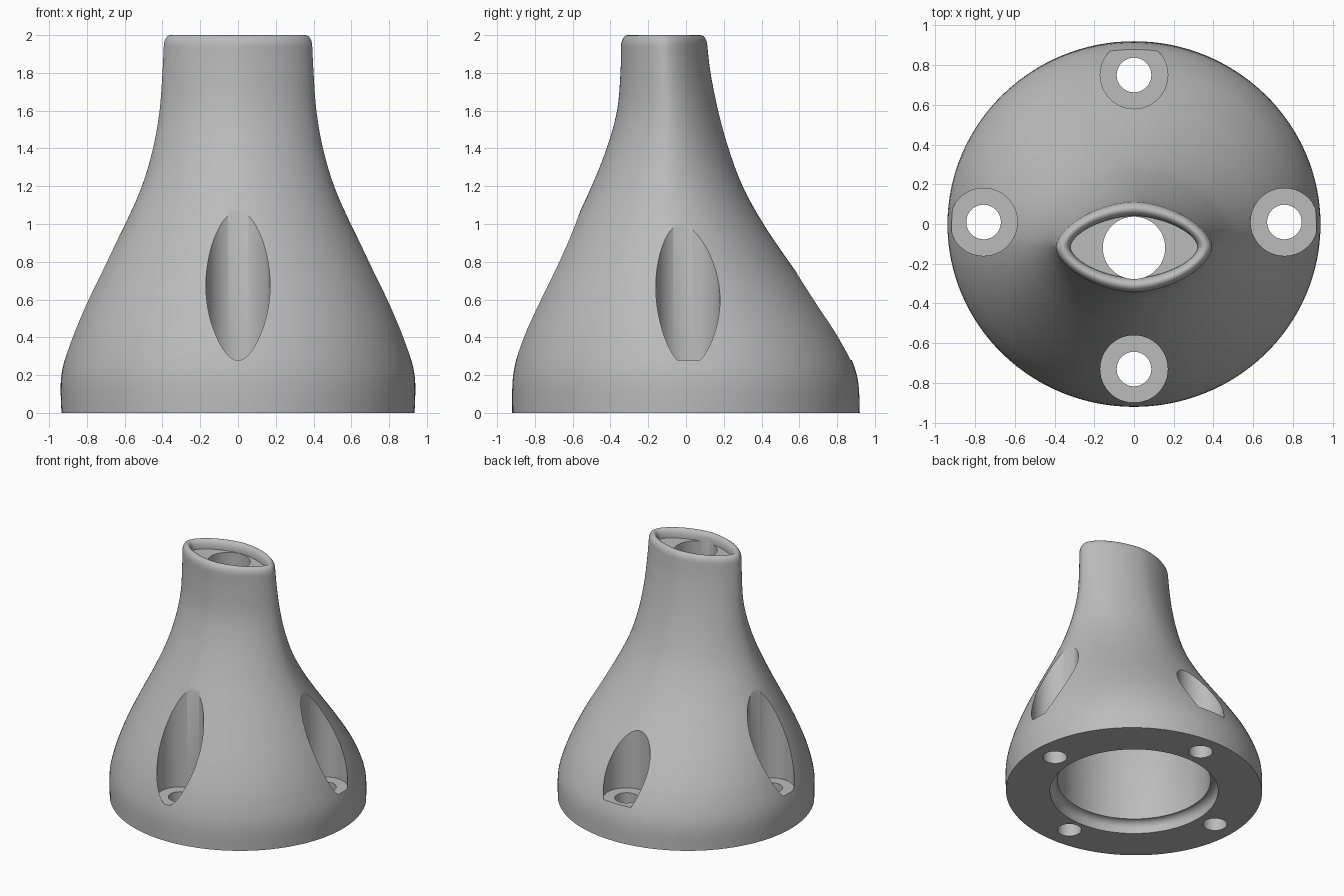
import bpy, bmesh, math

old = bpy.data.objects.get("Cube")
if old:
    bpy.data.objects.remove(old, do_unlink=True)

SEGMENTS = 128

grey = bpy.data.materials.new("plain_grey")
grey.use_nodes = True
colour = (0.5, 0.5, 0.5, 1)
grey.diffuse_color = colour
grey.node_tree.nodes["Principled BSDF"].inputs["Base Color"].default_value = colour


def ring(z, half_x, front, back, power=2):
    """Oval outline; a power below two pinches its left and right ends."""
    mid, half_y = (front + back) / 2, (back - front) / 2
    points = []
    for i in range(SEGMENTS):
        angle = math.tau * i / SEGMENTS
        c, s = math.cos(angle), math.sin(angle)
        radius = (abs(c) ** power + abs(s) ** power) ** (-1 / power)
        points.append((half_x * radius * c, mid + half_y * radius * s, z))
    return points


def disc(z, radius, y=0):
    return ring(z, radius, y - radius, y + radius)


def loft(name, rings):
    """Closed solid through a stack of equal outlines."""
    bm = bmesh.new()
    loops = [[bm.verts.new(p) for p in points] for points in rings]
    for low, high in zip(loops, loops[1:]):
        for i in range(SEGMENTS):
            j = (i + 1) % SEGMENTS
            bm.faces.new((low[i], low[j], high[j], high[i]))
    bm.faces.new(loops[0][::-1])
    bm.faces.new(loops[-1])
    bmesh.ops.recalc_face_normals(bm, faces=bm.faces)
    mesh = bpy.data.meshes.new(name)
    bm.to_mesh(mesh)
    bm.free()
    mesh.materials.append(grey)
    obj = bpy.data.objects.new(name, mesh)
    bpy.context.collection.objects.link(obj)
    return obj


def spline(rows, steps):
    """Smooth curve through rows of values."""
    result = []
    for k in range(len(rows) - 1):
        a, b = rows[max(k - 1, 0)], rows[k]
        c, d = rows[k + 1], rows[min(k + 2, len(rows) - 1)]
        for step in range(steps):
            t = step / steps
            result.append([q + t / 2 * (r - p + t * (2 * p - 5 * q + 4 * r - s
                           + t * (3 * (q - r) + s - p)))
                           for p, q, r, s in zip(a, b, c, d)])
    return result + [list(rows[-1])]


# Body outline: height, half width, front, back
profile = [
    (0, .935, -.92, .92), (.2, .935, -.915, .905), (.4, .88, -.865, .82),
    (.6, .8, -.785, .69), (.8, .7, -.69, .545), (1, .597, -.593, .41),
    (1.2, .509, -.5, .3), (1.4, .45, -.42, .225), (1.6, .415, -.365, .17),
    (1.8, .4, -.347, .13), (1.94, .393, -.344, .113)]


def pinch(z):
    return 2 - .3 * min(max((z - .4) / 1.3, 0), 1)


sections = [ring(*row, pinch(row[0])) for row in spline(profile, 5)]

# Rounded rim, then down to the shallow recess floor
z, wide, front, back = profile[-1]
for k in range(1, 13):
    angle = math.pi * k / 12
    inset = .036 * (1 - math.cos(angle))
    sections.append(ring(z + .06 * math.sin(angle), wide - inset,
                         front + inset, back - inset, pinch(z)))
inset = .072
sections.append(ring(z - .01, wide - inset, front + inset, back - inset, pinch(z)))
body = loft("bell_body", sections)

# Hollow base with a rounded step, narrowing into the neck bore
NECK_Y = -.12
hollow = [disc(-.1, .61), disc(.035, .61)]
for k in range(1, 9):
    angle = math.pi / 2 * k / 8
    hollow.append(disc(.035 + .055 * math.sin(angle),
                       .555 + .055 * math.cos(angle)))
hollow += [disc(.65, .555), disc(1.25, .157, NECK_Y), disc(2.2, .157, NECK_Y)]
cutters = [loft("hollow_cutter", hollow)]

# Four bolt holes, each with a wide pocket above
for x, y in ((.757, 0), (-.757, 0), (0, .74), (0, -.74)):
    bolt = loft("bolt_cutter", [disc(-.1, .087), disc(.28, .087),
                                disc(.28, .17), disc(1.4, .17)])
    bolt.location = (x, y + .01, 0)
    cutters.append(bolt)

for cutter in cutters:
    cutter.hide_render = True
    mod = body.modifiers.new("cut", 'BOOLEAN')
    mod.operation = 'DIFFERENCE'
    mod.solver = 'EXACT'
    mod.object = cutter

# Bake the cuts, remove the cutters and smooth
bpy.context.view_layer.update()
bpy.ops.object.select_all(action='DESELECT')
body.select_set(True)
bpy.context.view_layer.objects.active = body
for name in [m.name for m in body.modifiers]:
    bpy.ops.object.modifier_apply(modifier=name)
for cutter in cutters:
    bpy.data.objects.remove(cutter, do_unlink=True)
bpy.ops.object.shade_smooth_by_angle(angle=math.radians(35))
